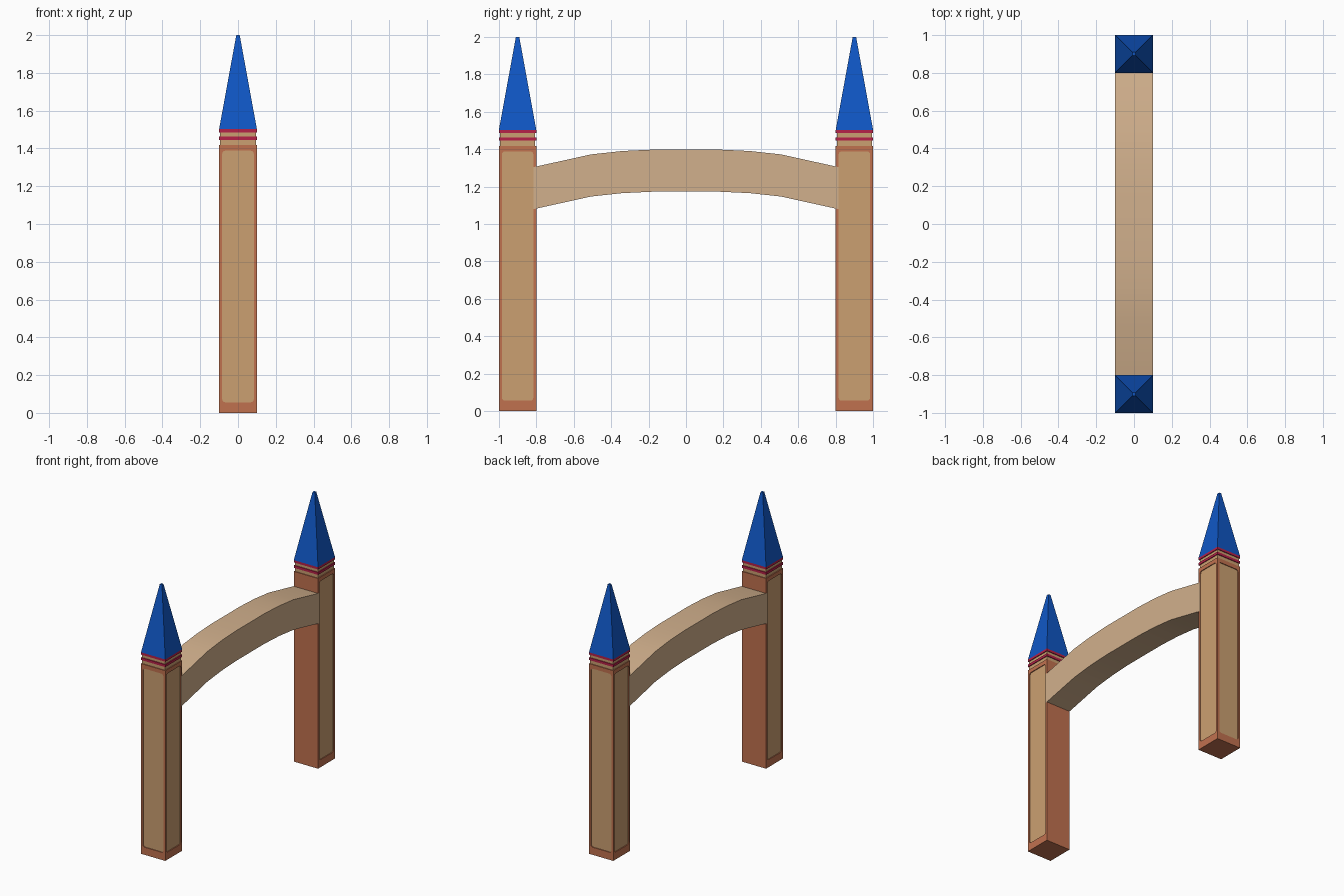
import bpy, bmesh, math
from mathutils import Matrix

if "Cube" in bpy.data.objects:
    bpy.data.objects.remove(bpy.data.objects["Cube"])


def material(name, rgb):
    m = bpy.data.materials.new(name)
    m.diffuse_color = (*rgb, 1)
    m.use_nodes = True
    m.node_tree.nodes["Principled BSDF"].inputs["Base Color"].default_value = m.diffuse_color
    return m


TERRACOTTA = material("terracotta", (0.53, 0.165, 0.078))
SAND = material("sand", (0.60, 0.35, 0.165))
PALE = material("pale_sand", (0.64, 0.435, 0.265))
BLUE = material("roof_blue", (0.005, 0.095, 0.56))
RED = material("band_red", (0.47, 0.015, 0.065))


def prism(name, points, to_3d, offset, mats):
    """Extrude a 2D outline by offset after mapping it to 3D."""
    bm = bmesh.new()
    base = bm.faces.new([bm.verts.new(to_3d(p)) for p in points])
    ext = bmesh.ops.extrude_face_region(bm, geom=[base])
    verts = [v for v in ext["geom"] if isinstance(v, bmesh.types.BMVert)]
    bmesh.ops.translate(bm, verts=verts, vec=offset)
    bmesh.ops.recalc_face_normals(bm, faces=bm.faces[:])
    return finish(name, bm, mats)


def finish(name, bm, mats):
    me = bpy.data.meshes.new(name)
    bm.to_mesh(me)
    bm.free()
    for m in mats:
        me.materials.append(m)
    ob = bpy.data.objects.new(name, me)
    bpy.context.collection.objects.link(ob)
    return ob


def frustum(name, y, z0, z1, r0, r1, mat):
    """Square block, r0 and r1 being the half widths at bottom and top."""
    bm = bmesh.new()
    s = math.sqrt(2)
    rot = Matrix.Translation((0, y, (z0 + z1) / 2)) @ Matrix.Rotation(math.pi / 4, 4, "Z")
    bmesh.ops.create_cone(bm, cap_ends=True, segments=4, radius1=r0 * s,
                          radius2=r1 * s, depth=z1 - z0, matrix=rot)
    return finish(name, bm, [mat])


def rounded_rect(w, z0, z1, r):
    pts = []
    for cx, cz, a0 in ((w - r, z1 - r, 0), (r - w, z1 - r, 90),
                       (r - w, z0 + r, 180), (w - r, z0 + r, 270)):
        for k in range(4):
            a = math.radians(a0 + 30 * k)
            pts.append((cx + r * math.cos(a), cz + r * math.sin(a)))
    return pts


DEPTH = 0.006
outline = rounded_rect(0.084, 0.056, 1.388, 0.016)

for side, label in ((-1, "front"), (1, "back")):
    y = 0.9 * side
    # pillar with recessed panels on its three outer sides
    pillar = frustum(label + "_pillar", y, 0, 1.418, 0.1, 0.1, TERRACOTTA)
    pillar.data.materials.append(SAND)
    floor = 0.1 - DEPTH
    cutters = [
        prism("panel_cutter", outline, lambda p: (floor, y + p[0], p[1]), (0.05, 0, 0), [TERRACOTTA]),
        prism("panel_cutter", outline, lambda p: (-floor, y + p[0], p[1]), (-0.05, 0, 0), [TERRACOTTA]),
        prism("panel_cutter", outline, lambda p: (p[0], y + side * floor, p[1]), (0, side * 0.05, 0), [TERRACOTTA]),
    ]
    bpy.context.view_layer.objects.active = pillar
    for c in cutters:
        c.hide_render = True
        mod = pillar.modifiers.new("recess", "BOOLEAN")
        mod.operation = "DIFFERENCE"
        mod.solver = "EXACT"
        mod.object = c
        bpy.ops.object.modifier_apply(modifier=mod.name)
        bpy.data.objects.remove(c)
    # recessed panel floors are sand coloured
    for f in pillar.data.polygons:
        far = max(abs(f.center.x), abs(f.center.y - y))
        flat = max(abs(f.normal.x), abs(f.normal.y)) > 0.99
        f.material_index = int(flat and abs(far - floor) < 0.001)

    # neck, red bands and pointed roof
    frustum(label + "_neck", y, 1.41, 1.49, 0.094, 0.094, SAND)
    frustum(label + "_lower_band", y, 1.445, 1.463, 0.1, 0.1, RED)
    frustum(label + "_upper_band", y, 1.485, 1.502, 0.1, 0.1, RED)
    frustum(label + "_roof", y, 1.502, 2.0, 0.1, 0.009, BLUE)

# shallow arch between the pillars
half = [(0.815, 1.304), (0.507, 1.372), (0.34, 1.390), (0.17, 1.398)]
top = half + [(-a, b) for a, b in reversed(half)]
bottom = [(a, b - 0.225) for a, b in reversed(top)]
W = 0.1004
arch = prism("arch", top + bottom, lambda p: (-W, p[0], p[1]), (2 * W, 0, 0), [PALE])
bpy.ops.object.select_all(action="DESELECT")
arch.select_set(True)
bpy.context.view_layer.objects.active = arch
bpy.ops.object.shade_smooth_by_angle(angle=math.radians(30))
